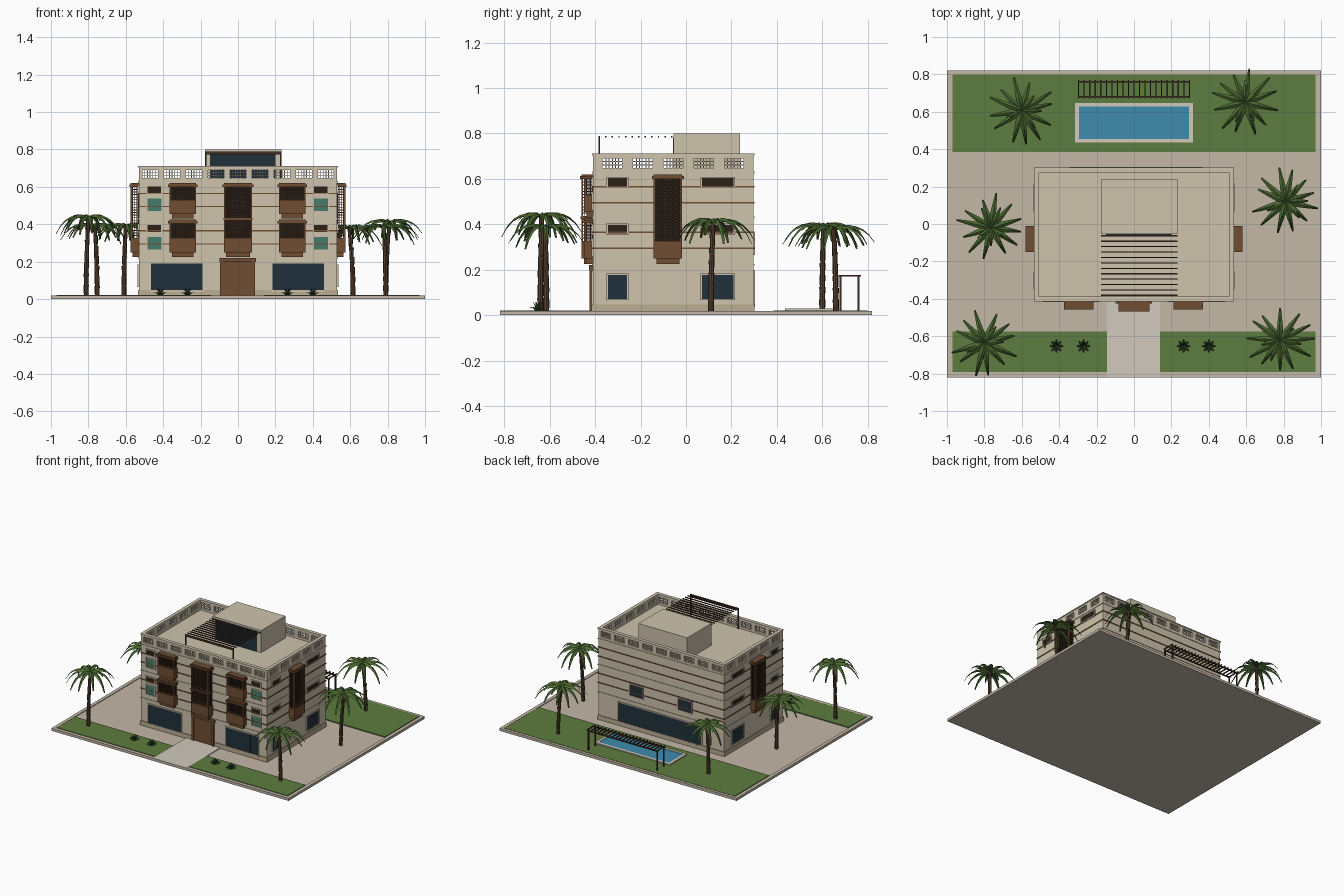
import bpy, bmesh, random
from math import sin, cos, pi, radians
from mathutils import Matrix, Vector

if "Cube" in bpy.data.objects:
    bpy.data.objects.remove(bpy.data.objects["Cube"])

random.seed(4)


def mat(name, r, g, b):
    m = bpy.data.materials.new(name)
    m.diffuse_color = (r, g, b, 1)
    m.use_nodes = True
    m.node_tree.nodes["Principled BSDF"].inputs["Base Color"].default_value = m.diffuse_color
    return m


STONE = mat("stone", .62, .55, .42)
LEDGE = mat("ledge", .50, .42, .29)
WOOD = mat("wood", .16, .075, .032)
DARK = mat("dark_opening", .025, .015, .01)
SLAT = mat("dark_timber", .06, .03, .018)
GLASS = mat("glass", .015, .03, .045)
TEAL = mat("teal_glass", .06, .2, .14)
PAVE = mat("paving", .55, .48, .39)
PATH = mat("path", .64, .59, .51)
LAWN = mat("lawn", .11, .2, .05)
WATER = mat("water", .05, .26, .42)
LEAF = mat("leaf", .07, .14, .03)
BUSH = mat("shrub_leaf", .045, .09, .03)
BARK = mat("bark", .1, .055, .03)


def finish(name, bm, m):
    me = bpy.data.meshes.new(name)
    bm.to_mesh(me)
    bm.free()
    me.materials.append(m)
    ob = bpy.data.objects.new(name, me)
    bpy.context.collection.objects.link(ob)
    return ob


def boxes(name, items, m, M=Matrix()):
    """One object from boxes given as (x0, x1, y0, y1, z0, z1)."""
    bm = bmesh.new()
    for x0, x1, y0, y1, z0, z1 in items:
        T = Matrix.Translation(((x0 + x1) / 2, (y0 + y1) / 2, (z0 + z1) / 2))
        S = Matrix.Diagonal((x1 - x0, y1 - y0, z1 - z0, 1))
        bmesh.ops.create_cube(bm, size=1, matrix=M @ T @ S)
    return finish(name, bm, m)


def wall_frame(x, y, deg):
    """Local frame on a wall: x along the wall, -y outward."""
    return Matrix.Translation((x, y, 0)) @ Matrix.Rotation(radians(deg), 4, 'Z')


X, Y0, Y1, CY = .53, -.41, .297, -.0565
HY = (Y1 - Y0) / 2
FRONT, BACK = wall_frame(0, Y0, 0), wall_frame(0, Y1, 180)
RIGHT, LEFT = wall_frame(X, 0, 90), wall_frame(-X, 0, -90)

# site
boxes("site_slab", [(-1, 1, -.82, .82, 0, .014)], PAVE)
boxes("site_kerb", [(-1, 1, s * .807 - .013, s * .807 + .013, .001, .019) for s in (-1, 1)] +
      [(s * .987 - .013, s * .987 + .013, -.794, .794, .001, .019) for s in (-1, 1)], PAVE)
boxes("lawns", [(-.97, .97, .385, .8, .005, .021), (-.97, -.145, -.79, -.575, .005, .021),
                (.14, .97, -.79, -.575, .005, .021)], LAWN)
boxes("entrance_path", [(-.145, .14, -.82, -.41, .004, .02)], PATH)

# pool
boxes("pool_coping", [(-.315, .315, .435, .455, .01, .029), (-.315, .315, .628, .648, .01, .029),
                      (-.315, -.295, .455, .628, .01, .029), (.295, .315, .455, .628, .01, .029)], PATH)
boxes("pool_water", [(-.295, .295, .455, .628, .01, .025)], WATER)

# pool pergola
boxes("pool_pergola", [(sx * .29 - .004, sx * .29 + .004, y - .004, y + .004, .015, .17)
                       for sx in (-1, 1) for y in (.68, .76)] +
      [(-.297, .297, y - .004, y + .004, .162, .17) for y in (.68, .76)] +
      [(-.296 + i * .0296 - .003, -.296 + i * .0296 + .003, .672, .77, .17, .178) for i in range(21)], SLAT)

# building body
boxes("building_body", [(-X, X, Y0, Y1, .01, .63)], STONE)
boxes("plinth", [(-X - .005, X + .005, Y0 - .005, Y1 + .005, .012, .048)], LEDGE)


def ring(z, h, p):
    return (-X - p, X + p, Y0 - p, Y1 + p, z - h / 2, z + h / 2)


boxes("stone_ledges", [ring(z, .008, .004) for z in (.222, .43, .628)], STONE)
boxes("timber_bands", [ring(z, .007, .004) for z in (.295, .365, .495, .565)], WOOD)

# parapet with pierced lattice openings
T = .02


def parapet(name, half, centres, M):
    it = [(-half, half, 0, T, .63, .648), (-half, half, 0, T, .69, .704)]
    edges = [-half] + [c + s * .0425 for c in centres for s in (-1, 1)] + [half]
    it += [(edges[i], edges[i + 1], 0, T, .648, .69) for i in range(0, len(edges), 2)]
    boxes(name, it, STONE, M)
    bars = []
    for c in centres:
        bars += [(c + d - .002, c + d + .002, .006, .012, .648, .69) for d in (-.028, -.014, 0, .014, .028)]
        bars += [(c - .0425, c + .0425, .006, .012, z - .002, z + .002) for z in (.662, .676)]
    boxes(name + "_lattice", bars, STONE, M)
    boxes(name + "_coping", [(-half - .004, half + .004, -.004, T + .002, .703, .711)], STONE, M)


long_c = [-.47 + i * .1175 for i in range(9)]
short_c = [-.268 + i * .134 for i in range(5)]
for n, M in (("front", FRONT), ("back", BACK)):
    parapet(n + "_parapet", X, long_c, M)
for n, M in (("right", wall_frame(X, CY, 90)), ("left", wall_frame(-X, CY, -90))):
    parapet(n + "_parapet", HY, short_c, M)

# penthouse and roof pergola
boxes("penthouse", [(-.177, .233, -.054, .238, .63, .8)], STONE)
boxes("penthouse_glass", [(-.15, .2, -.058, -.05, .63, .78)], GLASS)
boxes("roof_pergola", [(-.177, .233, -.385 + i * .029, -.379 + i * .029, .782, .789) for i in range(12)] +
      [(x - .004, x + .004, -.386, -.378, .63, .785) for x in (-.172, .228)] +
      [(-.177, .233, -.386, -.378, .774, .785)], SLAT)


# windows
def window(name, x0, x1, z0, z1, m, M, f=.006):
    boxes(name, [(x0, x1, -.003, .01, z0, z1)], m, M)
    boxes(name + "_frame", [(x0 - f, x0, -.007, .01, z0 - f, z1 + f), (x1, x1 + f, -.007, .01, z0 - f, z1 + f),
                            (x0, x1, -.007, .01, z0 - f, z0), (x0, x1, -.007, .01, z1, z1 + f)], STONE, M)


for c in (-.447, .443):
    for z in (.565, .358):
        window("front_high_window", c - .036, c + .036, z, z + .038, DARK, FRONT)
    for z in (.47, .265):
        window("front_teal_window", c - .037, c + .037, z, z + .067, TEAL, FRONT)
for a, b in ((-.465, -.19), (.185, .46)):
    window("front_shop_glass", a, b, .045, .19, GLASS, FRONT)
    boxes("shop_mullions", [(a + (b - a) * k / 4 - .002, a + (b - a) * k / 4 + .002, -.005, 0, .045, .19)
                            for k in (1, 2, 3)], GLASS, FRONT)
window("back_glazing", -.36, .34, .045, .19, GLASS, BACK)
for c in (-.21, .2):
    window("back_window", c - .055, c + .055, .27, .355, GLASS, BACK)
for M, s in ((RIGHT, 1), (LEFT, -1)):
    for a, b in ((-.343, -.26), (.07, .21)):
        a, b = sorted((a * s, b * s))
        window("side_ground_window", a, b, .072, .178, GLASS, M)
        for z in (.565, .36):
            window("side_high_window", a, b, z, z + .038, DARK, M)

# entrance
boxes("door", [(-.078, .074, Y0 - .006, Y0, .015, .2)], WOOD)
boxes("door_portal", [(-.095, -.078, Y0 - .014, Y0, .015, .2), (.074, .091, Y0 - .014, Y0, .015, .2),
                      (-.1, .096, Y0 - .016, Y0, .198, .22)], WOOD)


# projecting timber lattice bays
def bay(name, w, d, z0, z1, M):
    """Base, solid panel, open lattice and cap between z0 and z1."""
    h = w / 2
    zp, zl, zc = z0 + .024, z0 + .1, z1 - .02
    boxes(name + "_opening", [(-h + .006, h - .006, -.006, 0, zl, zc)], DARK, M)
    boxes(name + "_timber", [(-h + .012, h - .012, -d + .012, 0, z0, zp), (-h, h, -d, 0, zp, zl),
                             (-h - .008, h + .008, -d - .006, 0, zc, z1 - .007),
                             (-h, h, -d, 0, z1 - .007, z1)] +
          [(s * (h - .004) - .004, s * (h - .004) + .004, -d, -d + .008, zl, zc) for s in (-1, 1)], WOOD, M)
    n, k = round(w / .0135), round((zc - zl) / .0135)
    b = .0018
    zs = [zl + (zc - zl) * i / k for i in range(1, k)]
    it = [(-h + w * i / n - b, -h + w * i / n + b, -d + .002, -d + .006, zl, zc) for i in range(1, n)]
    it += [(-h, h, -d + .002, -d + .006, z - b, z + b) for z in zs]
    for s in (-1, 1):
        xs = s * (h - .004)
        it += [(xs - b, xs + b, -d * j / 4 - b, -d * j / 4 + b, zl, zc) for j in (1, 2, 3)]
        it += [(xs - b, xs + b, -d + .004, 0, z - b, z + b) for z in zs]
    boxes(name + "_lattice", it, SLAT, M)


for x in (-.295, .29):
    bay("upper_front_bay", .14, .04, .43, .62, wall_frame(x, Y0, 0))
    bay("lower_front_bay", .14, .04, .226, .425, wall_frame(x, Y0, 0))
bay("centre_bay", .15, .051, .226, .62, FRONT)
boxes("centre_bay_rail", [(-.078, .078, Y0 - .054, Y0, .424, .434)], WOOD)
bay("right_bay", .125, .045, .226, .62, wall_frame(X, -.08, 90))
bay("left_bay", .125, .045, .226, .62, wall_frame(-X, -.08, -90))


# planting
def blade(bm, base, ang, reach, rise, drop, width, n=6):
    """Folded leaf arching outward from base."""
    out, side = Vector((cos(ang), sin(ang), 0)), Vector((-sin(ang), cos(ang), 0))
    rows = []
    for i in range(n + 1):
        t = i / n
        p = base + out * reach * (t - .12 * t ** 3) + Vector((0, 0, rise * t - drop * t ** 2.2))
        w = width * min(1, .4 + 3 * t) * (1 - .8 * t)
        rows.append([bm.verts.new(q) for q in
                     (p - side * w - Vector((0, 0, w * .7)), p, p + side * w - Vector((0, 0, w * .7)))])
    for a, b in zip(rows, rows[1:]):
        for j in (0, 1):
            bm.faces.new((a[j], a[j + 1], b[j + 1], b[j]))


def palm(x, y, h, lean):
    bm = bmesh.new()
    rings = 7
    for i in range(rings):
        t = (i + .5) / rings
        off = lean * (t ** 2 - 1)
        hz = (h - .015) / rings
        bmesh.ops.create_cone(bm, cap_ends=True, segments=8, radius1=.0125 - .003 * t, radius2=.0145 - .003 * t,
                              depth=hz + .002, matrix=Matrix.Translation((x + off, y + off * .5, .015 + hz * (i + .5))))
    finish("palm_trunk", bm, BARK)
    bm = bmesh.new()
    top = Vector((x, y, h))
    start = random.random() * pi
    for i in range(12):
        blade(bm, top, start + i * pi / 6 + random.uniform(-.12, .12), random.uniform(.175, .215),
              .085, random.uniform(.14, .18), .022)
    for i in range(7):
        blade(bm, top, start + i * pi / 3.5 + .2, random.uniform(.1, .14), .075, .09, .02)
    finish("palm_fronds", bm, LEAF)


for p in ((-.8, -.635, .435, .012), (.78, -.62, .385, -.01), (-.765, -.02, .39, -.012),
          (.81, .12, .41, .02), (-.6, .605, .39, .01), (.595, .65, .38, -.02)):
    palm(*p)

for x in (-.415, -.27, .265, .4):
    bm = bmesh.new()
    for i in range(16):
        inner = i % 2
        blade(bm, Vector((x, -.653, .018)), i * pi / 8, .022 if inner else .04, .05 if inner else .045,
              .01 if inner else .03, .011, 4)
    finish("shrub", bm, BUSH)
